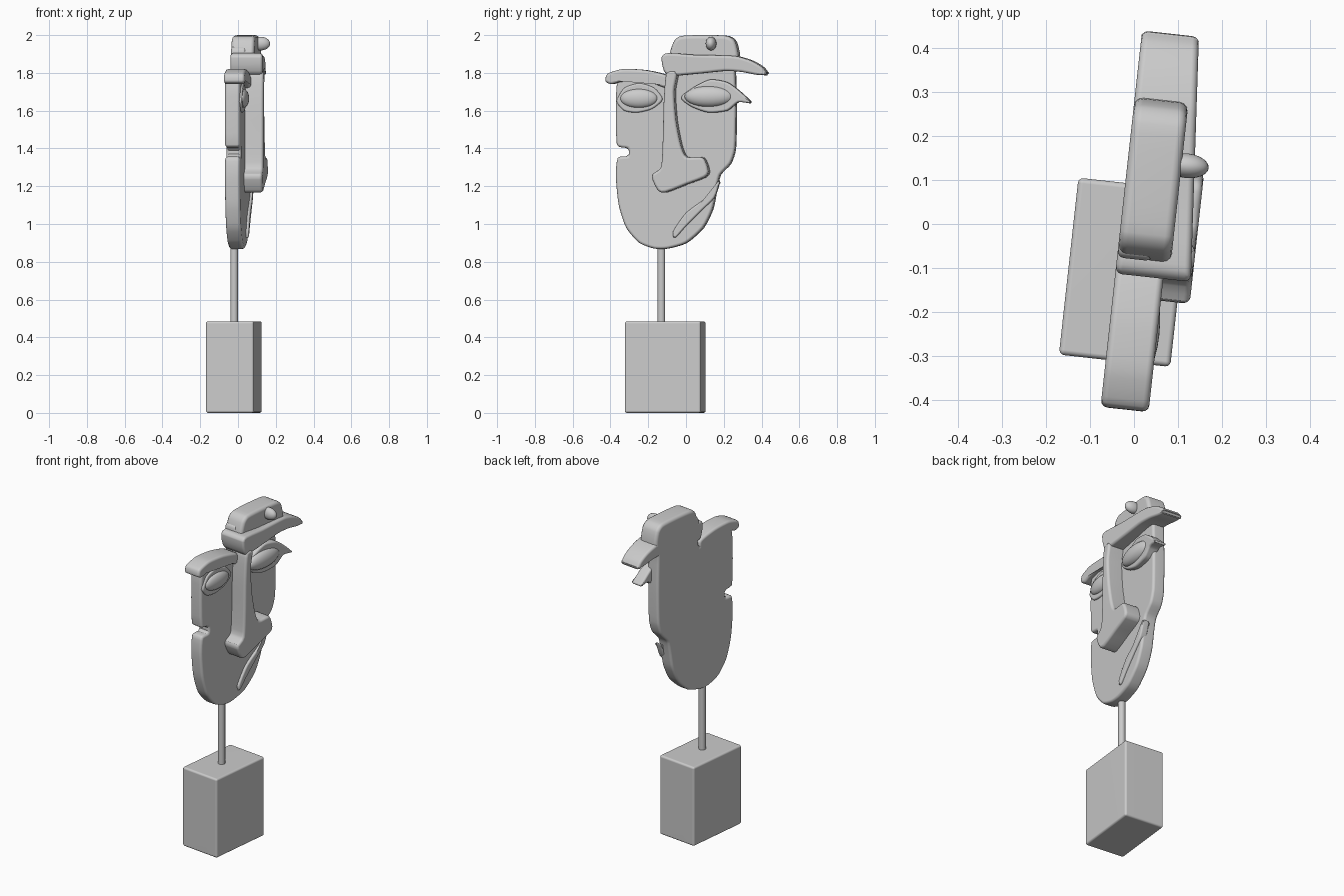
import bpy, bmesh, math
from mathutils import Vector, Matrix

cube = bpy.data.objects.get("Cube")
if cube:
    bpy.data.objects.remove(cube, do_unlink=True)

TURN = -0.11  # the whole sculpture is turned slightly about z

stone = bpy.data.materials.new("grey_stone")
stone.use_nodes = True
COLOUR = (0.6, 0.6, 0.6, 1)
stone.diffuse_color = COLOUR
stone.node_tree.nodes["Principled BSDF"].inputs["Base Color"].default_value = COLOUR


def finish(name, bm, bevel=0.0, location=(0, 0, 0)):
    bmesh.ops.recalc_face_normals(bm, faces=bm.faces)
    mesh = bpy.data.meshes.new(name)
    bm.to_mesh(mesh)
    bm.free()
    mesh.materials.append(stone)
    mesh.polygons.foreach_set("use_smooth", [True] * len(mesh.polygons))
    ob = bpy.data.objects.new(name, mesh)
    bpy.context.collection.objects.link(ob)
    ob.rotation_euler.z = TURN
    ob.location = location
    if bevel:
        mod = ob.modifiers.new("soft_edges", 'BEVEL')
        mod.width = bevel
        mod.segments = 3
        mod.limit_method = 'ANGLE'
        mod.angle_limit = 0.8
        mod.use_clamp_overlap = False
        ob.modifiers.new("even_shading", 'WEIGHTED_NORMAL')
    return ob


def rounded(points, steps=4):
    """Closed smooth curve through the outline points."""
    out, n = [], len(points)
    for i in range(n):
        a, b, c, d = (Vector(points[(i + k) % n]) for k in (-1, 0, 1, 2))
        m0, m1 = (c - a) * 0.35, (d - b) * 0.35
        limit = (c - b).length
        m0, m1 = (m * min(1, limit / max(m.length, 1e-6)) for m in (m0, m1))
        for s in range(steps):
            t = s / steps
            out.append(b * (2*t**3 - 3*t**2 + 1) + m0 * (t**3 - 2*t**2 + t)
                       + c * (3*t**2 - 2*t**3) + m1 * (t**3 - t**2))
    return out


def slab(name, points, back, front, front_end=None, bevel=0.015):
    """Outline in y and z, given depth in x; the front may slope along y."""
    outline = rounded(points)
    low, high = min(p.x for p in outline), max(p.x for p in outline)
    end = front if front_end is None else front_end
    shift = -TURN * front
    bm = bmesh.new()
    rear = [bm.verts.new((back, p.x + shift, p.y)) for p in outline]
    fore = [bm.verts.new((front + (end - front) * (p.x - low) / (high - low),
                          p.x + shift, p.y)) for p in outline]
    bm.faces.new(rear)
    bm.faces.new(fore)
    for i in range(len(rear)):
        j = (i + 1) % len(rear)
        bm.faces.new((rear[i], rear[j], fore[j], fore[i]))
    return finish(name, bm, bevel)


def ellipsoid(name, centre, radii, tilt=0.0):
    bm = bmesh.new()
    bmesh.ops.create_uvsphere(bm, u_segments=24, v_segments=14, radius=1)
    bm.transform(Matrix.Translation(centre) @ Matrix.Rotation(tilt, 4, 'X')
                 @ Matrix.Diagonal((*radii, 1)))
    return finish(name, bm)


# Plinth and rod
bm = bmesh.new()
bmesh.ops.create_cube(bm, size=1)
bm.transform(Matrix.Diagonal((0.255, 0.405, 0.485, 1)))
finish("plinth", bm, 0.012, (-0.022, -0.11, 0.2425))
bm = bmesh.new()
bmesh.ops.create_cone(bm, cap_ends=True, segments=24, radius1=0.02, radius2=0.02, depth=0.46)
finish("rod", bm, 0.003, (-0.02, -0.13, 0.7))

# Face plate with the side slot and the cleft beside the forehead
slab("face_plate", [
    (-0.37, 1.74), (-0.3, 1.79), (-0.15, 1.79), (-0.09, 1.75), (-0.075, 1.83),
    (-0.07, 1.94), (0.25, 1.94), (0.26, 1.8), (0.265, 1.6), (0.26, 1.4),
    (0.235, 1.32), (0.18, 1.26), (0.16, 1.18), (0.14, 1.08), (0.09, 0.98),
    (0.0, 0.9), (-0.1, 0.87), (-0.17, 0.87), (-0.25, 0.9), (-0.32, 0.98),
    (-0.36, 1.1), (-0.375, 1.25), (-0.365, 1.35), (-0.31, 1.36),
    (-0.31, 1.4), (-0.37, 1.42)], -0.03, 0.05)

# Forehead block and its curl
slab("forehead", [(-0.085, 1.86), (-0.07, 1.96), (-0.03, 1.995), (0.1, 2.0),
                  (0.22, 1.995), (0.262, 1.96), (0.27, 1.86), (0.1, 1.84)],
     -0.03, 0.093, bevel=0.02)
ellipsoid("forehead_curl", (0.105, 0.145, 1.955), (0.05, 0.028, 0.036))

# Brows
slab("left_brow", [
    (-0.43, 1.755), (-0.42, 1.795), (-0.34, 1.82), (-0.22, 1.815), (-0.1, 1.785),
    (-0.1, 1.72), (-0.18, 1.745), (-0.28, 1.76), (-0.36, 1.75), (-0.4, 1.74)],
    -0.03, 0.08)
slab("right_brow", [
    (-0.125, 1.9), (0.05, 1.895), (0.25, 1.89), (0.34, 1.865), (0.4, 1.83),
    (0.425, 1.79), (0.37, 1.79), (0.29, 1.805), (0.2, 1.81), (0.05, 1.795),
    (-0.105, 1.79)], -0.03, 0.143, 0.1)

# Nose with bridge and flared nostrils
slab("nose", [
    (-0.105, 1.8), (-0.05, 1.8), (-0.065, 1.7), (-0.055, 1.55), (-0.03, 1.42),
    (0.0, 1.355), (0.09, 1.35), (0.115, 1.26), (0.0, 1.21), (-0.135, 1.165),
    (-0.185, 1.255), (-0.135, 1.3), (-0.125, 1.45), (-0.12, 1.65)], 0.03, 0.146)

# Eyes: almond lids with rounded eyeballs
slab("left_eyelids", [(-0.37, 1.65), (-0.33, 1.72), (-0.25, 1.745), (-0.17, 1.72),
                      (-0.125, 1.66), (-0.18, 1.61), (-0.26, 1.59), (-0.33, 1.6)],
     0.02, 0.06, bevel=0.01)
ellipsoid("left_eyeball", (0.055, -0.245, 1.665), (0.03, 0.1, 0.05))
slab("right_eyelids", [(-0.03, 1.67), (0.05, 1.73), (0.13, 1.765), (0.22, 1.75),
                       (0.29, 1.7), (0.35, 1.64), (0.28, 1.645), (0.22, 1.6),
                       (0.12, 1.59), (0.03, 1.62)], 0.02, 0.07, 0.095, bevel=0.012)
ellipsoid("right_eyeball", (0.072, 0.13, 1.675), (0.04, 0.13, 0.055))

# Lips curving across the lower cheek
slab("lips", [(0.18, 1.235), (0.12, 1.15), (0.0, 1.06), (-0.07, 0.96), (-0.06, 0.925),
              (0.0, 0.99), (0.08, 1.07), (0.15, 1.14)], 0.02, 0.064, bevel=0.01)
